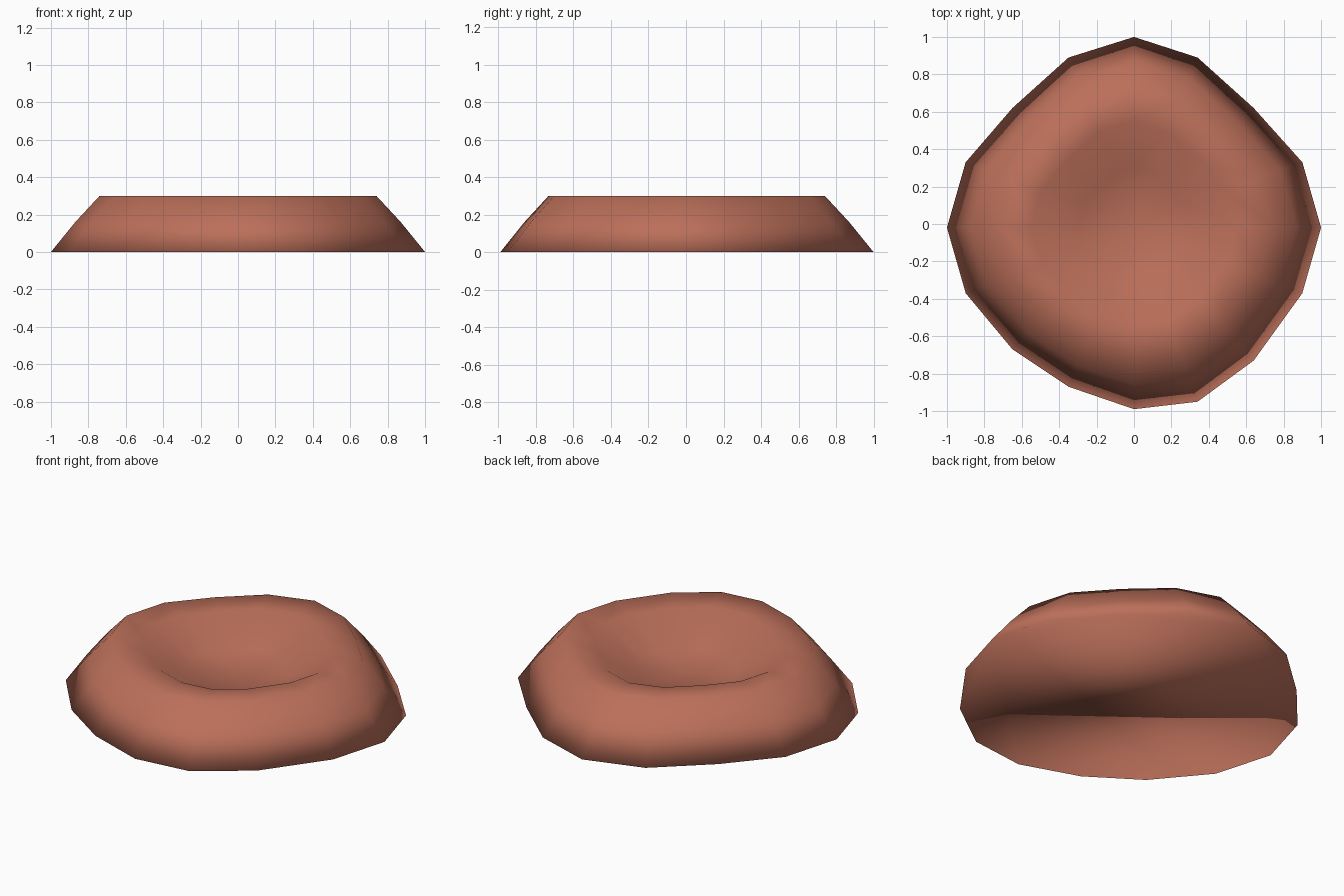
import bpy, bmesh

if "Cube" in bpy.data.objects:
    bpy.data.objects.remove(bpy.data.objects["Cube"])

# Irregular 16-sided footprint, anticlockwise from the right
outline = [(1, -.02), (.9, .33), (.64, .62), (.34, .89), (0, 1), (-.35, .89),
           (-.65, .62), (-.9, .33), (-1, -.02), (-.9, -.37), (-.65, -.67),
           (-.35, -.87), (0, -.99), (.34, -.95), (.64, -.73), (.9, -.37)]

# Profile as (scale, height): base, slope, crest, crater lip, crater floor
profile = [(1, 0), (.87, .16), (.74, .3), (.55, .295), (.3, .16)]

bm = bmesh.new()
rings = [[bm.verts.new((x * s, y * s, z)) for x, y in outline] for s, z in profile]
n = len(outline)
for low, high in zip(rings, rings[1:]):
    for i in range(n):
        j = (i + 1) % n
        bm.faces.new((low[i], low[j], high[j], high[i]))

# Flat underside and crater floor
bm.faces.new(rings[0][::-1])
centre = bm.verts.new((0, 0, .14))
for i in range(n):
    bm.faces.new((rings[-1][i], rings[-1][(i + 1) % n], centre))
for f in bm.faces:
    f.smooth = True

mesh = bpy.data.meshes.new("crater_mound")
bm.to_mesh(mesh)
bm.free()

# Single clay colour
clay = bpy.data.materials.new("red clay")
clay.diffuse_color = (.5, .16, .102, 1)
clay.use_nodes = True
clay.node_tree.nodes["Principled BSDF"].inputs["Base Color"].default_value = clay.diffuse_color
mesh.materials.append(clay)
bpy.context.collection.objects.link(bpy.data.objects.new("crater_mound", mesh))
